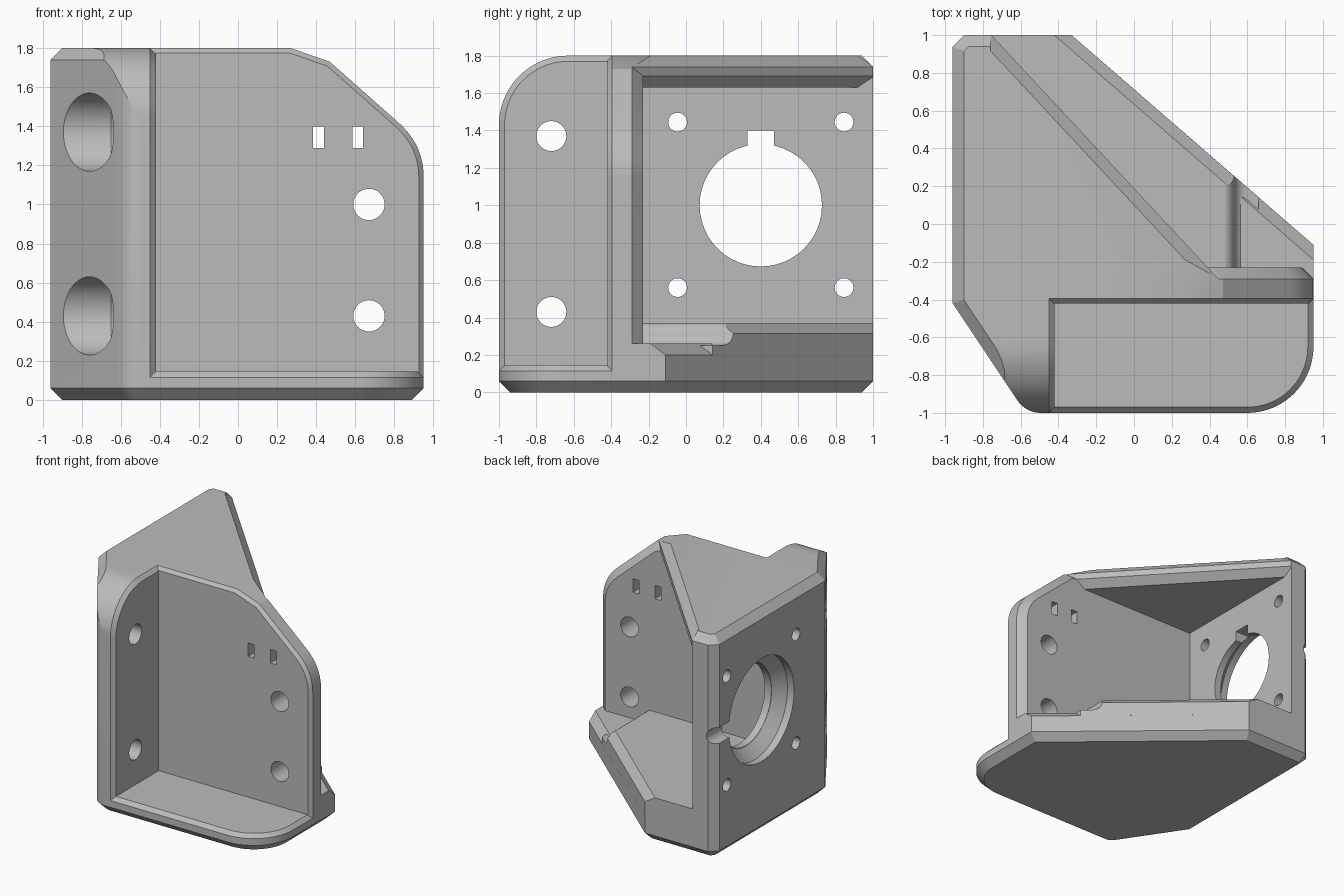
import bpy
import bmesh
from math import sin, cos, pi, radians
from mathutils import Vector

if "Cube" in bpy.data.objects:
    bpy.data.objects.remove(bpy.data.objects["Cube"])

grey = bpy.data.materials.new("plain_grey")
grey.use_nodes = True
COLOUR = (0.5, 0.5, 0.5, 1)
grey.diffuse_color = COLOUR
grey.node_tree.nodes["Principled BSDF"].inputs["Base Color"].default_value = COLOUR


# ---- profile helpers ----
def arc(cx, cy, r, start, end, n=20):
    angles = [radians(start + (end - start) * i / n) for i in range(n + 1)]
    return [(cx + r * cos(a), cy + r * sin(a)) for a in angles]


def circle(cx, cy, r):
    return arc(cx, cy, r, 0, 360, 48)[:-1]


def curve(a, b, c, n=12):
    a, b, c = Vector(a), Vector(b), Vector(c)
    ts = [i / n for i in range(n + 1)]
    return [tuple(a * (1 - t) ** 2 + b * 2 * t * (1 - t) + c * t * t) for t in ts]


def rect(u0, u1, v0, v1):
    return [(u0, v0), (u1, v0), (u1, v1), (u0, v1)]


def inset(points, amount):
    """Shrink a counter-clockwise profile with mitred corners."""
    result = []
    for i, p in enumerate(points):
        d1 = (p - points[i - 1]).normalized()
        d2 = (points[(i + 1) % len(points)] - p).normalized()
        n1, n2 = Vector((-d1.y, d1.x)), Vector((-d2.y, d2.x))
        result.append(p + (n1 + n2) * (amount / (1 + n1.dot(n2))))
    return result


def loft(name, profile, axis, levels):
    """Stack a profile along an axis; each level is (position, inset)."""
    pts = [Vector(p) for p in profile]
    area = sum(pts[i - 1].cross(pts[i]) for i in range(len(pts)))
    if area < 0:
        pts.reverse()
    place = {"x": lambda u, v, d: (d, u, v),
             "y": lambda u, v, d: (u, d, v),
             "z": lambda u, v, d: (u, v, d)}[axis]
    bm = bmesh.new()
    rings = [[bm.verts.new(place(p.x, p.y, d)) for p in inset(pts, s)]
             for d, s in levels]
    bm.faces.new(rings[0])
    bm.faces.new(rings[-1])
    for low, high in zip(rings, rings[1:]):
        for i in range(len(low)):
            bm.faces.new((low[i - 1], low[i], high[i], high[i - 1]))
    bmesh.ops.recalc_face_normals(bm, faces=bm.faces)
    mesh = bpy.data.meshes.new(name)
    bm.to_mesh(mesh)
    bm.free()
    mesh.materials.append(grey)
    obj = bpy.data.objects.new(name, mesh)
    bpy.context.collection.objects.link(obj)
    return obj


def combine(target, other, operation):
    mod = target.modifiers.new("combine", "BOOLEAN")
    mod.operation = operation
    mod.solver = "EXACT"
    mod.object = other
    bpy.context.view_layer.objects.active = target
    bpy.ops.object.modifier_apply(modifier=mod.name)
    bpy.data.objects.remove(other)


# ---- main outlines ----
footprint = ([(-0.9, 1), (-0.96, 0.94), (-0.96, -0.42)]
             + curve((-0.62, -0.93), (-0.573, -1), (-0.49, -1))
             + arc(0.6, -0.65, 0.35, -90, 0)
             + [(0.95, -0.11), (-0.33, 1)])
wall_profile = ([(-1.1, -0.1), (0.95, -0.1)]
                + curve((0.82, 1.42), (0.95, 1.305), (0.95, 1.14))[::-1]
                + [(0.47, 1.73), (0.27, 1.8), (-1.1, 1.8)])
cheek_profile = ([(-0.3, -0.1), (-0.3, 1.8)]
                 + arc(-0.63, 1.43, 0.37, 90, 180) + [(-1, -0.1)])

# ---- solid parts, joined into one bracket ----
bracket = loft("mounting_bracket", footprint, "z",
               [(-0.1, 0), (0.115, 0), (0.145, 0.03)])
cheek = loft("side_cheek", cheek_profile, "x",
             [(-1.1, 0), (-0.45, 0), (-0.42, 0.03)])
wall = loft("back_wall", wall_profile, "y",
            [(-0.42, 0.025), (-0.395, 0), (-0.29, 0), (-0.23, 0.06)])
plate = loft("motor_plate", rect(-0.37, 1.1, -0.1, 1.9), "x",
             [(-1.1, 0), (-0.76, 0)])
ceiling = loft("ceiling_gusset", [(-1.1, 1.37), (-1.1, -0.38), (0.53, -0.38)], "z",
               [(1.63, 0.06), (1.69, 0), (1.74, 0), (1.8, 0.06)])
low_base = loft("low_base", [(-1.1, -0.35), (1.1, -0.35), (1.1, -0.24), (-1.1, 1.668)],
                "z", [(-0.1, 0), (0.2, 0), (0.26, 0.06)])
high_base = loft("high_base", [(-1.1, -0.35), (0.66, -0.35), (0.66, 0.141), (-1.1, 1.668)],
                 "z", [(-0.1, 0), (0.315, 0), (0.37, 0.06)])

# Soft step between the high and low base
step = (curve((0.46, 0.375), (0.52, 0.37), (0.53, 0.315), 6)
        + curve((0.53, 0.315), (0.54, 0.255), (0.6, 0.25), 6)[1:]
        + [(0.8, 0.25), (0.8, 0.5), (0.46, 0.5)])
combine(high_base, loft("step_cutter", step, "y", [(-0.6, 0), (1.8, 0)]), "DIFFERENCE")

for part in (cheek, wall, plate, ceiling, low_base, high_base):
    combine(bracket, part, "UNION")

# Trim to the chamfered outer envelope and the wall's sloping shoulder
combine(bracket, loft("envelope", footprint, "z",
                      [(0, 0.06), (0.06, 0), (1.74, 0), (1.8, 0.06)]), "INTERSECT")
combine(bracket, loft("shoulder", wall_profile, "y", [(-1.2, 0), (1.2, 0)]), "INTERSECT")


# ---- openings ----
def cut(profile, axis, *levels):
    combine(bracket, loft("cutter", profile, axis, levels), "DIFFERENCE")


# Counterbored cheek holes
for z in (0.43, 1.37):
    cut(circle(-0.72, z, 0.2), "x", (-1.2, 0), (-0.65, 0), (-0.62, 0.03))
    cut(circle(-0.72, z, 0.08), "x", (-0.8, 0), (-0.3, 0))

# Back wall holes and tie slots
for z in (0.43, 1.0):
    cut(circle(0.67, z, 0.08), "y", (-0.6, 0), (-0.1, 0))
for x in (0.385, 0.585):
    cut(rect(x, x + 0.055, 1.29, 1.4), "y", (-0.6, 0), (-0.1, 0))

# Motor bore with flared recess, key slot, side channel and screw holes
cut(circle(0.4, 1, 0.42), "x", (-1.2, 0), (-0.9, 0), (-0.82, 0.09))
cut(circle(0.4, 1, 0.327), "x", (-1.2, 0), (-0.6, 0))
cut(rect(0.33, 0.47, 1.2, 1.4), "x", (-1.2, 0), (-0.6, 0))
cut(circle(-0.95, 1, 0.065), "y", (0.6, 0), (1.2, 0))
for y in (-0.045, 0.845):
    for z in (0.56, 1.445):
        cut(circle(y, z, 0.05), "x", (-1.2, 0), (-0.6, 0))

# ---- shading ----
bpy.ops.object.select_all(action="DESELECT")
bracket.select_set(True)
bpy.context.view_layer.objects.active = bracket
bpy.ops.object.shade_smooth_by_angle(angle=radians(20))
